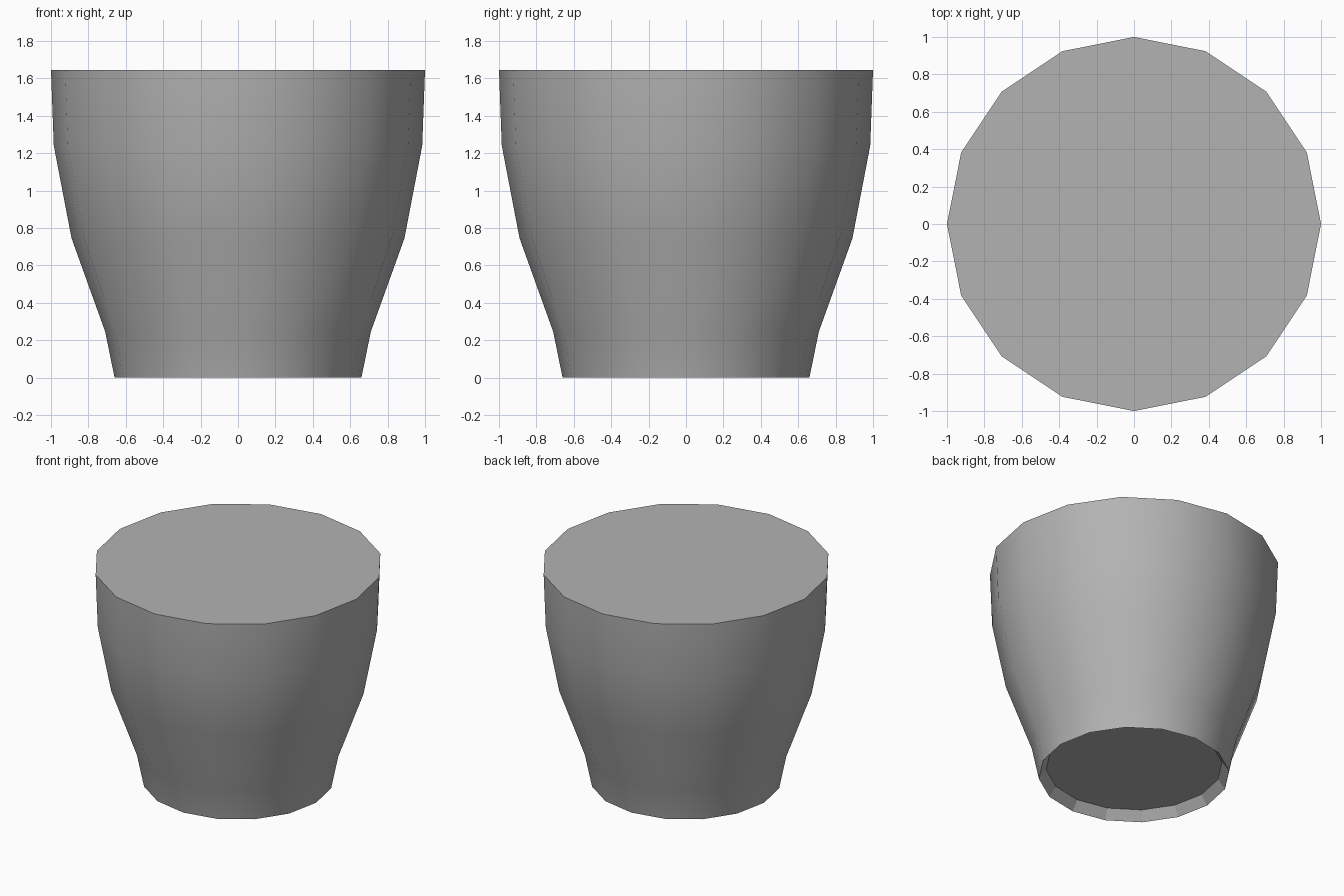
import bpy, bmesh
from math import cos, sin, pi

if "Cube" in bpy.data.objects:
    bpy.data.objects.remove(bpy.data.objects["Cube"])

SIDES = 16
# (radius, height) from the recessed base floor, round the foot and up to the rim
PROFILE = [(0.61, 0.07), (0.66, 0.0), (0.71, 0.245), (0.89, 0.745),
           (0.985, 1.24), (1.0, 1.645)]


def ring(bm, r, z):
    return [bm.verts.new((r * cos(2 * pi * i / SIDES), r * sin(2 * pi * i / SIDES), z))
            for i in range(SIDES)]


# Pot wall: stacked rings joined by quads
bm = bmesh.new()
rings = [ring(bm, r, z) for r, z in PROFILE]
for low, high in zip(rings, rings[1:]):
    for i in range(SIDES):
        j = (i + 1) % SIDES
        bm.faces.new((low[i], low[j], high[j], high[i]))

# Recessed base floor and flat top
bm.faces.new(rings[0][::-1])
bm.faces.new(rings[-1])
bmesh.ops.recalc_face_normals(bm, faces=bm.faces)

mesh = bpy.data.meshes.new("pot_body")
bm.to_mesh(mesh)
bm.free()
pot = bpy.data.objects.new("pot_body", mesh)
bpy.context.collection.objects.link(pot)

# Smooth wall with crisp rim and foot edges; the recess lip stays faceted
bpy.context.view_layer.objects.active = pot
pot.select_set(True)
bpy.ops.object.shade_smooth_by_angle(angle=pi / 6)
for face in mesh.polygons[:SIDES]:
    face.use_smooth = False

# Dark grey finish
grey = bpy.data.materials.new("dark_grey")
grey.diffuse_color = (0.45, 0.45, 0.45, 1)
grey.use_nodes = True
grey.node_tree.nodes["Principled BSDF"].inputs["Base Color"].default_value = grey.diffuse_color
mesh.materials.append(grey)
